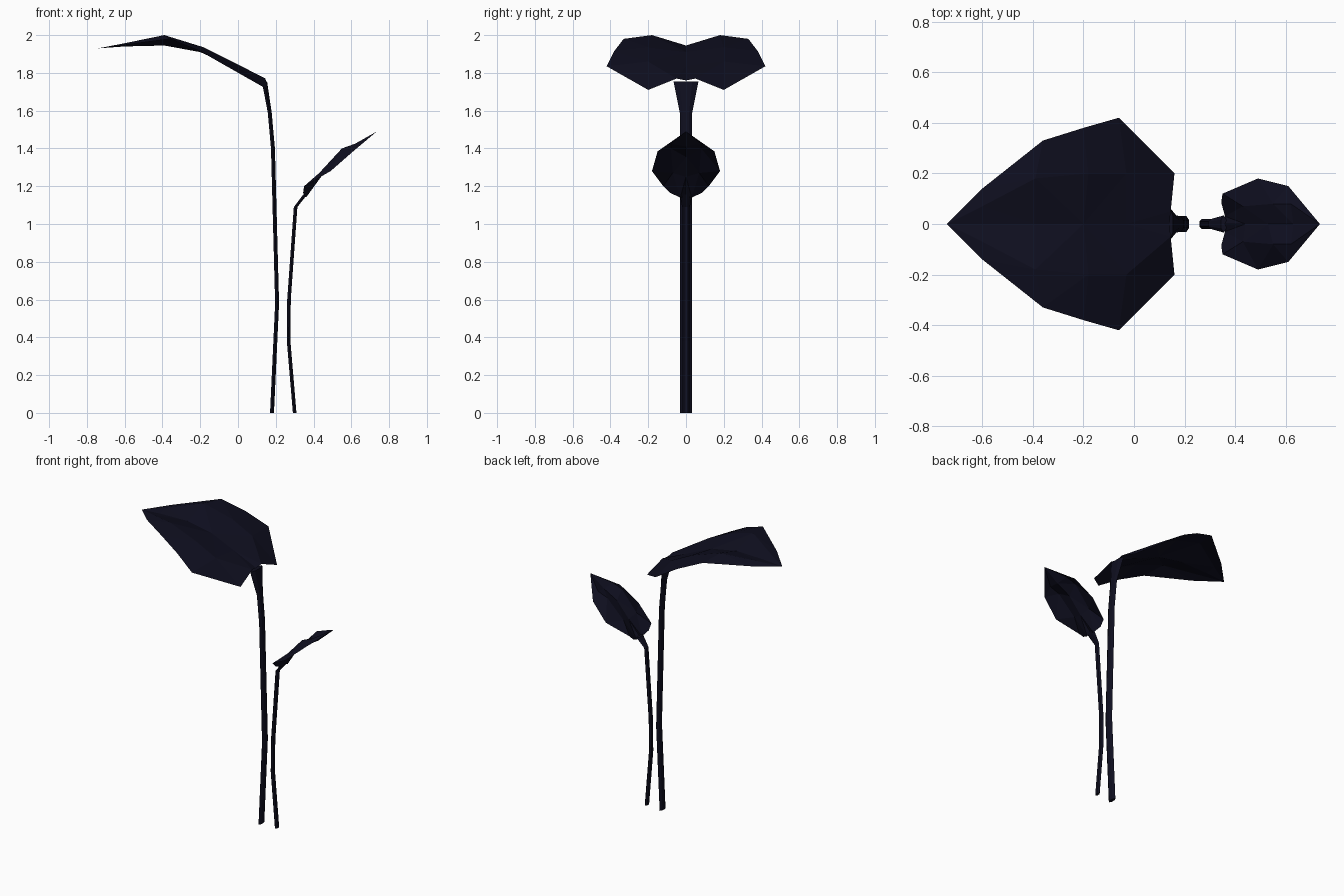
import bpy, bmesh
from math import cos, sin, tau

cube = bpy.data.objects.get("Cube")
if cube:
    bpy.data.objects.remove(cube)

COLOUR = (0.0045, 0.0045, 0.0135, 1)
navy = bpy.data.materials.new("dark_navy")
navy.use_nodes = True
navy.diffuse_color = COLOUR
navy.node_tree.nodes["Principled BSDF"].inputs["Base Color"].default_value = COLOUR


def finish(bm, name):
    bmesh.ops.recalc_face_normals(bm, faces=bm.faces)
    mesh = bpy.data.meshes.new(name)
    bm.to_mesh(mesh)
    bm.free()
    mesh.materials.append(navy)
    obj = bpy.data.objects.new(name, mesh)
    bpy.context.collection.objects.link(obj)
    return obj


def stem(name, path, sides=6):
    """Loft flat rings along a path of (x, z, half depth, half width)."""
    bm = bmesh.new()
    rings = []
    for x, z, rx, ry in path:
        rings.append([bm.verts.new((x + rx * cos(tau * (i + .5) / sides),
                                    ry * sin(tau * (i + .5) / sides), z))
                      for i in range(sides)])
    for a, b in zip(rings, rings[1:]):
        for i in range(sides):
            j = (i + 1) % sides
            bm.faces.new((a[i], a[j], b[j], b[i]))
    bm.faces.new(rings[0])
    bm.faces.new(rings[-1])
    finish(bm, name)


def leaf(name, tip, rows):
    """Half a leaf from rows of midrib, fold and edge points, mirrored over y."""
    bm = bmesh.new()
    point = bm.verts.new(tip)
    grid = [[bm.verts.new(p) for p in row] for row in rows]
    for i in range(2):
        bm.faces.new((point, grid[0][i], grid[0][i + 1]))
    for a, b in zip(grid, grid[1:]):
        for i in range(2):
            bm.faces.new((a[i], b[i], b[i + 1], a[i + 1]))
    bmesh.ops.triangulate(bm, faces=bm.faces)
    obj = finish(bm, name)
    if sum(p.normal.z for p in obj.data.polygons) < 0:
        obj.data.flip_normals()
    mirror = obj.modifiers.new("mirror", 'MIRROR')
    mirror.use_axis = (False, True, False)
    mirror.use_clip = True


# Tall stem, flaring where it meets the leaf
stem("tall_stem", [(.18, 0, .012, .032), (.207, .58, .012, .032),
                   (.185, 1.4, .012, .032), (.168, 1.59, .012, .033),
                   (.14, 1.755, .016, .066)])

# Short stem, bending outward at the top
stem("short_stem", [(.3, 0, .011, .02), (.268, .38, .011, .02),
                    (.27, .6, .011, .02), (.305, 1.09, .011, .02),
                    (.355, 1.155, .012, .034)])

# Large drooping leaf
leaf("large_leaf", (-.74, 0, 1.93), [
    [(-.6, 0, 1.94), (-.6, .07, 1.957), (-.6, .14, 1.948)],
    [(-.39, 0, 1.945), (-.39, .18, 2), (-.36, .33, 1.98)],
    [(-.2, 0, 1.91), (-.18, .2, 1.935), (-.2, .38, 1.915)],
    [(-.03, 0, 1.835), (-.03, .2, 1.86), (-.06, .42, 1.835)],
    [(.14, 0, 1.76), (.145, .05, 1.77), (.16, .2, 1.71)]])

# Small upright leaf
leaf("small_leaf", (.735, 0, 1.49), [
    [(.63, 0, 1.41), (.62, .08, 1.425), (.61, .15, 1.385)],
    [(.53, 0, 1.355), (.55, .08, 1.4), (.49, .18, 1.28)],
    [(.44, 0, 1.25), (.43, .07, 1.27), (.35, .12, 1.2)],
    [(.355, 0, 1.15), (.36, .03, 1.14), (.345, .085, 1.165)]])
